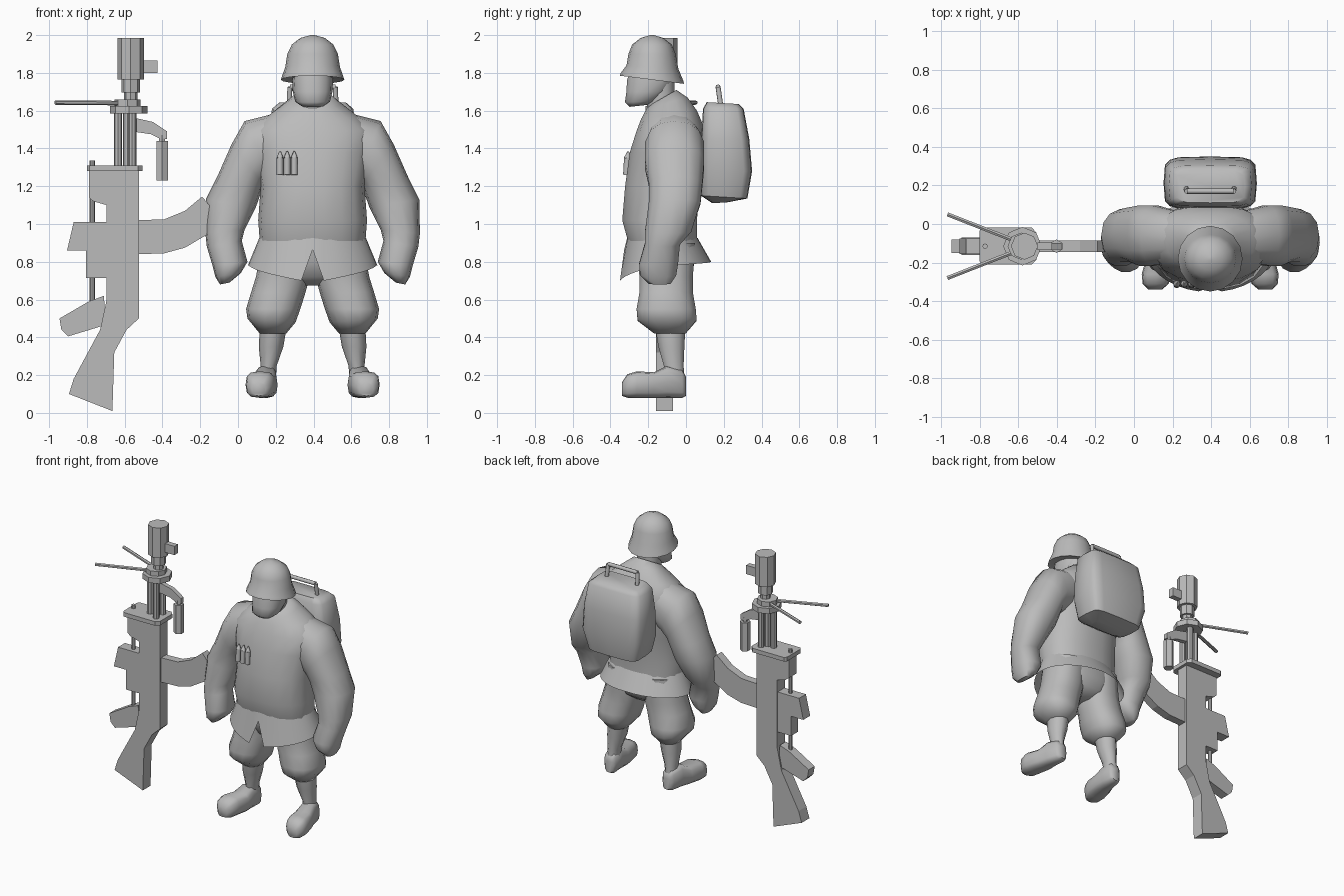
import bpy, bmesh, math
from mathutils import Vector as V

CX, GY = 0.395, -0.115          # figure centre x, weapon centre y
grey = bpy.data.materials.new("plain grey")
grey.diffuse_color = (0.5, 0.5, 0.5, 1)


def make(name, bm, smooth=None, fix=True):
    if fix:
        bmesh.ops.recalc_face_normals(bm, faces=bm.faces[:])
    me = bpy.data.meshes.new(name)
    bm.to_mesh(me)
    bm.free()
    me.materials.append(grey)
    ob = bpy.data.objects.new(name, me)
    bpy.context.collection.objects.link(ob)
    if smooth:
        bpy.ops.object.select_all(action='DESELECT')
        ob.select_set(True)
        bpy.context.view_layer.objects.active = ob
        bpy.ops.object.shade_smooth_by_angle(angle=math.radians(smooth))
    return ob


def loft(name, rings, n=14, p=2.3, smooth=60):
    """Skin rings given as (centre, half axis a, half axis b)."""
    bm = bmesh.new()
    loops = []
    for c, a, b in rings:
        loop = []
        for i in range(n):
            t = 2 * math.pi * i / n
            ca, sa = math.cos(t), math.sin(t)
            u = math.copysign(abs(ca) ** (2 / p), ca)
            w = math.copysign(abs(sa) ** (2 / p), sa)
            loop.append(bm.verts.new(V(c) + V(a) * u + V(b) * w))
        loops.append(loop)
    for l0, l1 in zip(loops, loops[1:]):
        for i in range(n):
            j = (i + 1) % n
            bm.faces.new((l0[i], l0[j], l1[j], l1[i]))
    bm.faces.new(loops[0])
    bm.faces.new(loops[-1])
    return make(name, bm, smooth)


def tilted(rows):
    """Rows: front y, front z, back y, back z, half width."""
    return [((CX, (fy + by) / 2, (fz + bz) / 2), (h, 0, 0),
             (0, (by - fy) / 2, (bz - fz) / 2)) for fy, fz, by, bz, h in rows]


def limb(rows, s):
    """Rows: inner offset, inner z, outer offset, outer z, front y, back y."""
    return [((CX + s * (iu + ou) / 2, (y0 + y1) / 2, (iz + oz) / 2),
             (s * (ou - iu) / 2, 0, (oz - iz) / 2), (0, (y1 - y0) / 2, 0))
            for iu, iz, ou, oz, y0, y1 in rows]


def plate(name, pts, half, y=GY):
    """Extrude an x-z outline through the thickness."""
    bm = bmesh.new()
    f = bm.faces.new([bm.verts.new((x, y - half, z)) for x, z in pts])
    ext = bmesh.ops.extrude_face_region(bm, geom=[f])
    vs = [v for v in ext['geom'] if isinstance(v, bmesh.types.BMVert)]
    bmesh.ops.translate(bm, verts=vs, vec=(0, 2 * half, 0))
    return make(name, bm)


def rod(name, p0, p1, r, n=8, r2=None, smooth=None):
    p0, p1 = V(p0), V(p1)
    d = p1 - p0
    bm = bmesh.new()
    bmesh.ops.create_cone(bm, cap_ends=True, segments=n, radius1=r,
                          radius2=r if r2 is None else r2, depth=d.length)
    bmesh.ops.rotate(bm, verts=bm.verts, cent=(0, 0, 0),
                     matrix=d.to_track_quat('Z', 'Y').to_matrix())
    bmesh.ops.translate(bm, verts=bm.verts, vec=(p0 + p1) / 2)
    return make(name, bm, smooth)


# ---- torso, neck, head, helmet
loft("jacket", tilted([
    (-.31, .91, .06, .91, .28), (-.34, 1.02, .06, 1.02, .288), (-.325, 1.2, .08, 1.2, .275),
    (-.30, 1.38, .105, 1.38, .31), (-.265, 1.49, .095, 1.52, .32), (-.24, 1.555, .06, 1.6, .23),
    (-.21, 1.61, .01, 1.67, .145), (-.19, 1.63, -.05, 1.71, .10)]), n=18)
loft("neck", tilted([(-.2, 1.55, -.06, 1.6, .08), (-.22, 1.76, -.06, 1.76, .085)]))
loft("head", tilted([
    (-.30, 1.62, -.21, 1.63, .06), (-.325, 1.645, -.15, 1.65, .092), (-.318, 1.7, -.09, 1.7, .105),
    (-.315, 1.76, -.06, 1.76, .108), (-.29, 1.85, -.07, 1.85, .1)]))
loft("helmet", tilted([
    (-.325, 1.79, -.035, 1.75, .145), (-.35, 1.785, -.01, 1.742, .168), (-.345, 1.80, -.015, 1.76, .163),
    (-.315, 1.84, -.04, 1.82, .145), (-.305, 1.9, -.055, 1.9, .134), (-.285, 1.95, -.075, 1.95, .11),
    (-.24, 1.985, -.12, 1.985, .065), (-.19, 2.0, -.17, 2.0, .01)]), n=16, p=2)

# ---- jacket skirt, split at the front
bm = bmesh.new()
top, low = [], []
for i in range(36):
    d = min(i, 36 - i) * 10
    t = math.radians(i * 10 - 90)
    c, s = math.cos(t), math.sin(t)
    z = .865 if d == 0 else .70 + .08 * min(1, (d - 10) / 70) + .02 * max(0, (d - 90) / 90)
    k = .4 if d == 0 else 1      # the notch apex stays near the waist line
    top.append(bm.verts.new((CX + .283 * c, -.125 + .187 * s, .925)))
    low.append(bm.verts.new((CX + (.283 + .06 * k) * c, -.11 + (.2 + .043 * k) * s, z)))
for i in range(36):
    j = (i + 1) % 36
    bm.faces.new((top[i], low[i], low[j], top[j]))
make("jacket_skirt", bm, 40)

# ---- pelvis, arms, legs and boots
loft("pelvis", tilted([(-.27, .93, .05, .93, .26), (-.26, .8, .05, .8, .27),
                       (-.23, .72, .03, .72, .2), (-.17, .675, -.03, .675, .07)]))
arm = [(.14, 1.28, .14, 1.60, -.19, .06), (.22, 1.24, .36, 1.545, -.22, .10),
       (.26, 1.21, .43, 1.42, -.22, .10), (.272, 1.17, .505, 1.25, -.2, .09),
       (.30, 1.09, .565, 1.13, -.2, .08), (.36, .97, .568, .95, -.22, .03),
       (.375, .91, .56, .88, -.22, -.03), (.345, .80, .53, .78, -.25, -.04),
       (.38, .74, .515, .72, -.245, -.05), (.44, .69, .49, .68, -.2, -.08)]
leg = [(.02, .9, .265, .9, -.26, .05), (.015, .72, .30, .72, -.25, .04),
       (.04, .63, .325, .64, -.25, .04), (.065, .55, .352, .55, -.265, .055),
       (.09, .48, .345, .5, -.26, .06), (.14, .42, .28, .42, -.17, 0)]
calf = [(.14, .44, .28, .44, -.165, 0), (.155, .35, .285, .35, -.15, -.005),
        (.19, .25, .275, .25, -.12, -.01), (.195, .18, .28, .18, -.12, -.005)]
boot = [(.0, .205, .265, .09, .19), (-.02, .19, .285, .08, .23), (-.1, .19, .305, .08, .25),
        (-.17, .185, .33, .08, .215), (-.26, .2, .355, .08, .22), (-.31, .215, .35, .08, .205),
        (-.34, .25, .32, .09, .16)]   # y, inner, outer, bottom, top
for s, side in ((-1, "right"), (1, "left")):
    loft(side + "_arm", limb(arm, s))
    loft(side + "_trouser_leg", limb(leg, s))
    loft(side + "_calf", limb(calf, s), n=10, p=2)
    loft(side + "_boot", [((CX + s * (a + b) / 2, y, (z0 + z1) / 2), ((b - a) / 2, 0, 0),
                           (0, 0, (z1 - z0) / 2)) for y, a, b, z0, z1 in boot], p=3, n=12)

# ---- backpack with carrying handle
loft("backpack", tilted([
    (.14, 1.11, .22, 1.115, .12), (.08, 1.15, .325, 1.135, .205), (.075, 1.28, .35, 1.28, .242),
    (.08, 1.45, .335, 1.45, .238), (.09, 1.61, .305, 1.61, .215), (.11, 1.645, .28, 1.635, .18)]),
    n=16, p=5, smooth=50)
hp = [(CX + u, y, z) for u, y, z in
      ((-.125, .185, 1.62), (-.12, .17, 1.725), (.12, .17, 1.725), (.125, .185, 1.62))]
for a, b in zip(hp, hp[1:]):
    rod("backpack_handle", a, b, .014, smooth=50)

# ---- chest cartridges
for i in range(3):
    x = .222 + .038 * i
    rod("cartridge_case", (x, -.315, 1.26), (x, -.31, 1.35), .018, smooth=50)
    rod("cartridge_tip", (x, -.31, 1.35), (x, -.305, 1.385), .018, r2=.004, smooth=50)

# ---- weapon: flat parts
plate("receiver_and_stock", [(-.79, 1.28), (-.525, 1.28), (-.525, .5), (-.59, .44), (-.655, .32),
      (-.665, .01), (-.895, .10), (-.87, .18), (-.73, .44), (-.695, .6), (-.695, 1.1), (-.765, 1.12),
      (-.79, 1.14)], .045)
plate("front_grip", [(-.87, 1.01), (-.695, 1.01), (-.695, .715), (-.805, .715), (-.805, .86),
      (-.905, .86)], .04)
plate("rear_grip", [(-.945, .5), (-.79, .59), (-.71, .62), (-.70, .47), (-.735, .455), (-.9, .405),
      (-.935, .44)], .035)
plate("magazine", [(-.525, 1.02), (-.39, 1.025), (-.28, 1.07), (-.19, 1.145), (-.135, 1.08),
      (-.145, .955), (-.28, .875), (-.39, .845), (-.525, .84)], .03)
plate("carry_arm", [(-.56, 1.565), (-.45, 1.54), (-.375, 1.49), (-.375, 1.45), (-.42, 1.455),
      (-.46, 1.475), (-.56, 1.49)], .016)
plate("front_sight", [(-.5, 1.865), (-.425, 1.865), (-.425, 1.80), (-.5, 1.80)], .02)
rod("carry_grip", (-.402, GY, 1.23), (-.402, GY, 1.44), .035, 6)
rod("carry_grip_pin", (-.402, GY, 1.43), (-.402, GY, 1.47), .018, 6)

# receiver top plate with chamfered corners
bm = bmesh.new()
f = bm.faces.new([bm.verts.new((x, GY + y, 1.28)) for x, y in (
    (-.80, -.08), (-.785, -.096), (-.53, -.096), (-.505, -.07), (-.505, .07), (-.53, .096),
    (-.785, .096), (-.80, .08))])
e = bmesh.ops.extrude_face_region(bm, geom=[f])
bmesh.ops.translate(bm, verts=[v for v in e['geom'] if isinstance(v, bmesh.types.BMVert)],
                    vec=(0, 0, .03))
make("receiver_plate", bm)

# ---- weapon: rods, barrels, muzzle
rod("side_rod", (-.772, GY, .58), (-.772, GY, 1.335), .014)
BX = -.568
for dx, dy in ((-.045, 0), (.03, .04), (.03, -.04)):
    rod("outer_barrel", (-.59 + dx, GY + dy, 1.3), (-.59 + dx, GY + dy, 1.6), .022)
rod("inner_barrel", (-.585, GY, 1.3), (-.585, GY, 1.6), .025)
for name, x, z0, z1, r in (("clamp_ring", -.578, 1.585, 1.625, .1), ("bipod_ring", -.585, 1.625, 1.66, .07),
                           ("barrel_neck", BX, 1.65, 1.71, .035), ("barrel_collar", BX, 1.695, 1.77, .05),
                           ("muzzle_block", BX, 1.765, 1.985, .07)):
    rod(name, (x, GY, z0), (x, GY, z1), r, 8)
for s in (-1, 1):
    rod("bipod_leg", (-.61, GY + s * .025, 1.64), (-.967, GY + s * .165, 1.643), .012, 6)
